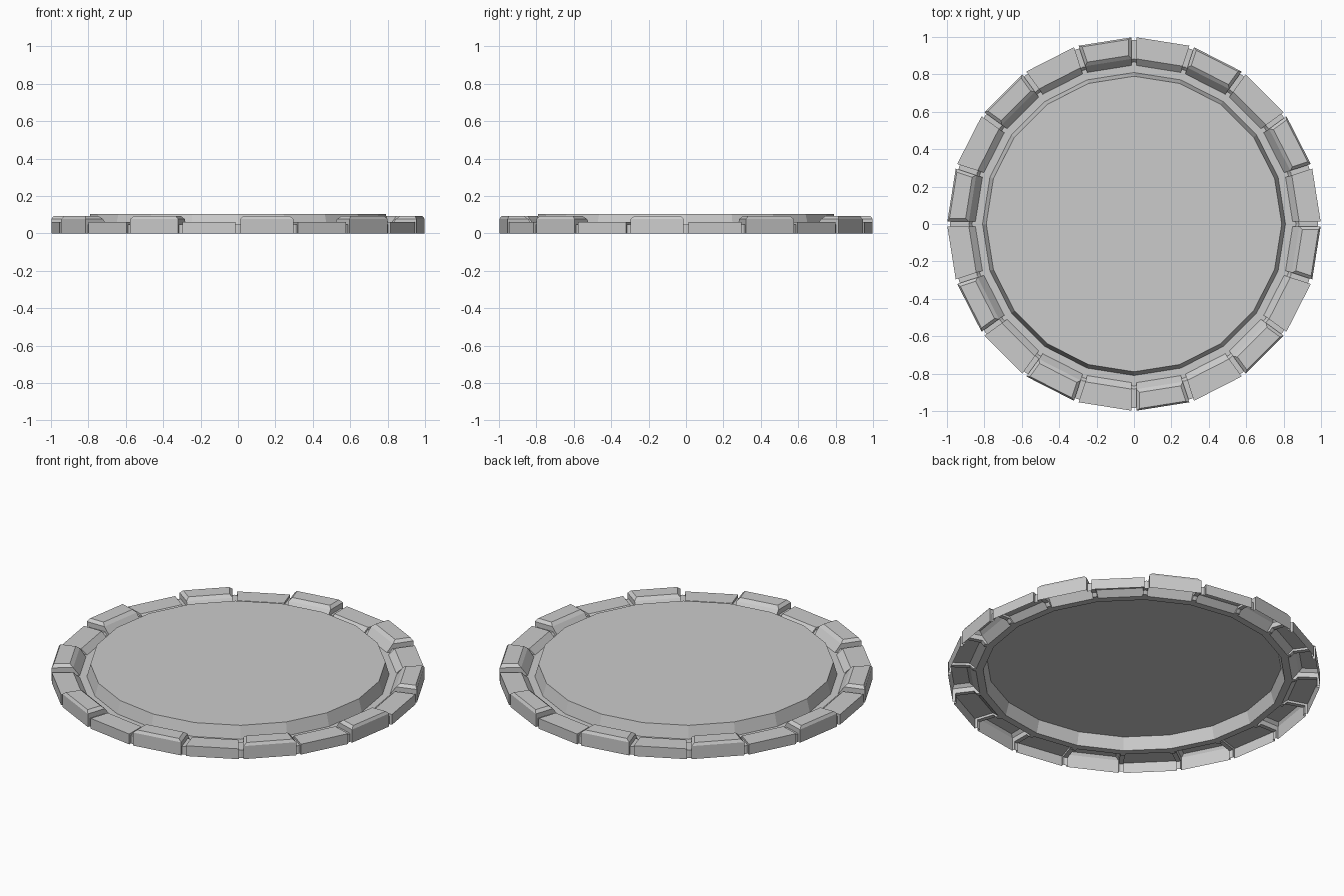
import bpy, bmesh
from math import cos, sin, pi
from mathutils import Vector

if "Cube" in bpy.data.objects:
    bpy.data.objects.remove(bpy.data.objects["Cube"])

N = 20            # sides of the plate
GAP = 0.013       # half width of the joint between rim blocks
FLOOR = 0.03      # ring floor between plateau and rim
JOINT = 0.048     # height of the joint floor


def make(name, faces):
    bm = bmesh.new()
    for f in faces:
        bm.faces.new([bm.verts.new(p) for p in f])
    bmesh.ops.remove_doubles(bm, verts=bm.verts, dist=0.0005)
    bmesh.ops.recalc_face_normals(bm, faces=bm.faces)
    top = max(bm.faces, key=lambda f: f.calc_center_median().z)
    if top.normal.z < 0:
        bmesh.ops.reverse_faces(bm, faces=bm.faces)
    me = bpy.data.meshes.new(name)
    bm.to_mesh(me)
    bm.free()
    ob = bpy.data.objects.new(name, me)
    bpy.context.collection.objects.link(ob)


def corner(k, r, z):
    a = k * 2 * pi / N
    return Vector((r * cos(a), r * sin(a), z))


def edge_point(k, end, r, z, inset=GAP):
    # point on side k, pulled in from the corner along the side
    a, b = corner(k, r, z), corner(k + 1, r, z)
    d = (b - a).normalized() * inset
    return b - d if end else a + d


def block(k, tall):
    if tall:
        wall = [(1, 0), (1, 0.077), (0.885, 0.077), (0.85, FLOOR)]
    else:
        wall = [(1, 0), (1, 0.061), (0.885, 0.061), (0.85, FLOOR)]
    out = []
    A = [edge_point(k, 0, r, z) for r, z in wall]
    B = [edge_point(k, 1, r, z) for r, z in wall]
    for i in (0, 2):
        out.append([A[i], A[i + 1], B[i + 1], B[i]])
    if tall:
        # chamfered cap
        low = [A[1], B[1], B[2], A[2]]
        cap = [edge_point(k, e, r, 0.093, 0.03)
               for e, r in ((0, 0.991), (1, 0.991), (1, 0.905), (0, 0.905))]
        for i in range(4):
            j = (i + 1) % 4
            out.append([low[i], low[j], cap[j], cap[i]])
        out.append(cap)
    else:
        out.append([A[1], A[2], B[2], B[1]])
    # end walls facing the joints
    path = wall + [(0.866, FLOOR), (0.882, JOINT), (0.984, JOINT), (0.984, 0)]
    for e in (0, 1):
        out.append([edge_point(k, e, r, z) for r, z in path])
    return out


def joint(k):
    # recessed strip between block k-1 and block k
    out = []
    path = [(0.984, 0), (0.984, JOINT), (0.882, JOINT), (0.866, FLOOR), (0.85, FLOOR)]
    for (r0, z0), (r1, z1) in zip(path, path[1:]):
        for side, end in ((k, 0), (k - 1, 1)):
            out.append([corner(k, r0, z0), corner(k, r1, z1),
                        edge_point(side, end, r1, z1), edge_point(side, end, r0, z0)])
    return out


# Rim of alternating low and tall blocks
rim = []
for k in range(N):
    rim += block(k, k % 2 == 1) + joint(k)
    # sunken ring floor beside the block
    rim.append([corner(k, 0.81, FLOOR), corner(k + 1, 0.81, FLOOR), corner(k + 1, 0.85, FLOOR),
                edge_point(k, 1, 0.85, FLOOR), edge_point(k, 0, 0.85, FLOOR), corner(k, 0.85, FLOOR)])
make("stone_rim", rim)

# Raised central plateau
plateau = [[corner(k, 0.81, FLOOR), corner(k + 1, 0.81, FLOOR),
            corner(k + 1, 0.79, 0.103), corner(k, 0.79, 0.103)] for k in range(N)]
plateau.append([corner(k, 0.79, 0.103) for k in range(N)])
make("plateau", plateau)
